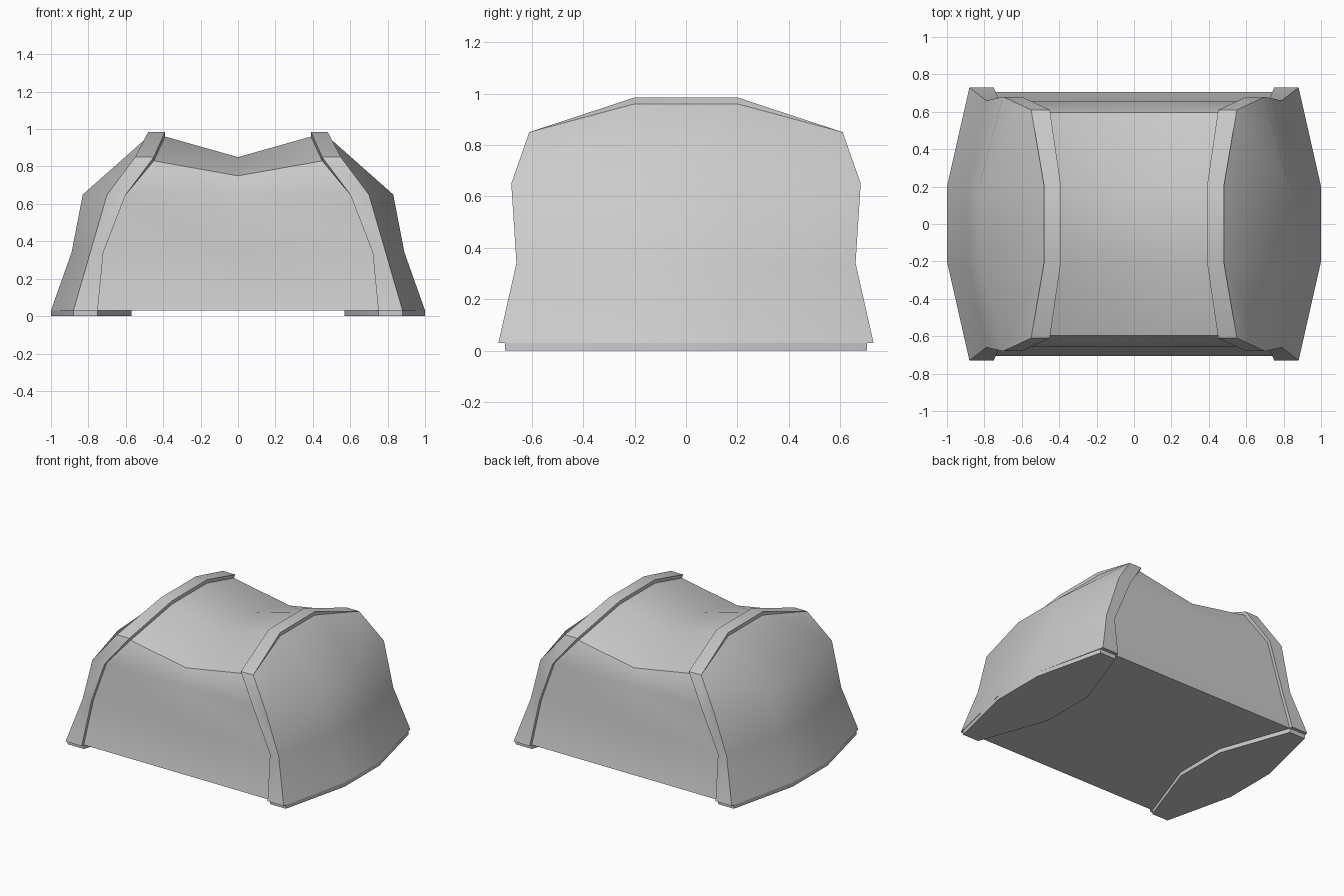
import bpy, bmesh
from math import radians

if "Cube" in bpy.data.objects:
    bpy.data.objects.remove(bpy.data.objects["Cube"])


def loop(half):
    """Front half of an arch (x, y, z), mirrored to the back."""
    return [(x, -y, z) for x, y, z in half] + [(x, y, z) for x, y, z in reversed(half)]


def strip(a, b):
    return [[a[i], a[i + 1], b[i + 1], b[i]] for i in range(len(a) - 1)]


def web(a):
    """Quads closing off a front/back symmetric arch."""
    n = len(a)
    return [[a[k], a[k + 1], a[n - 2 - k], a[n - 1 - k]] for k in range(n // 2 - 1)]


def build(name, faces, mirror=False):
    bm = bmesh.new()
    verts = {}
    for f in faces:
        vs = []
        for p in f:
            key = tuple(round(c, 4) for c in p)
            if key not in verts:
                verts[key] = bm.verts.new(key)
            if verts[key] not in vs:
                vs.append(verts[key])
        bm.faces.new(vs)
    bmesh.ops.recalc_face_normals(bm, faces=bm.faces)
    me = bpy.data.meshes.new(name)
    bm.to_mesh(me)
    bm.free()
    ob = bpy.data.objects.new(name, me)
    bpy.context.collection.objects.link(ob)
    bpy.ops.object.select_all(action='DESELECT')
    bpy.context.view_layer.objects.active = ob
    ob.select_set(True)
    bpy.ops.object.shade_smooth_by_angle(angle=radians(40))
    if mirror:
        m = ob.modifiers.new("mirror", 'MIRROR')
        m.use_mirror_merge = False
    return ob


# Arches: rim outer edge, rim inner edge, and where the body meets the rim
outer = loop([(.88, .73, .03), (.79, .66, .34), (.70, .68, .65), (.55, .61, .85), (.48, .2, .985)])
inner = loop([(.75, .73, .03), (.72, .66, .34), (.60, .68, .65), (.45, .61, .85), (.39, .2, .985)])
edge = loop([(.75, .705, .03), (.72, .637, .34), (.60, .655, .65), (.45, .595, .83), (.39, .2, .96)])

# Saddle body: edge arches on both sides, dipped middle arch
left = [(-x, y, z) for x, y, z in edge]
mid_z = [.03, .34, .65, .75, .85]
middle = [(0, p[1], z) for p, z in zip(edge, mid_z + mid_z[::-1])]
build("saddle_body", strip(edge, middle) + strip(middle, left) + web(edge) + web(left)
      + [[edge[0], middle[0], left[0], left[-1], middle[-1], edge[-1]]])

# Side shells with raised rim, mirrored left and right
bulge = [(1.0, .03), (.89, .34), (.83, .65), (.48, .96)]
rows = [[outer[k], (x, -.2, z), (x, .2, z), outer[9 - k]] for k, (x, z) in enumerate(bulge)]
faces = []
for a, b in zip(rows, rows[1:]):
    faces += strip(a, b)
top = rows[3]
faces += [[outer[3], outer[4], top[1]], [outer[4], outer[5], top[2], top[1]],
          [outer[5], outer[6], top[2]]]
faces += strip(outer, inner) + strip(inner, edge) + web(edge)
faces.append(rows[0] + [inner[9], edge[9], edge[0], inner[0]])
build("side_shell", faces, True)

# Thin foot plates under the shells
plan = [(.88, -.705), (1.0, -.2), (1.0, .2), (.88, .705),
        (.75, .705), (.57, .2), (.57, -.2), (.75, -.705)]
low = [(x, y, 0) for x, y in plan]
high = [(x, y, .03) for x, y in plan]
build("foot_plate", strip(low + low[:1], high + high[:1]) + [low, high], True)
